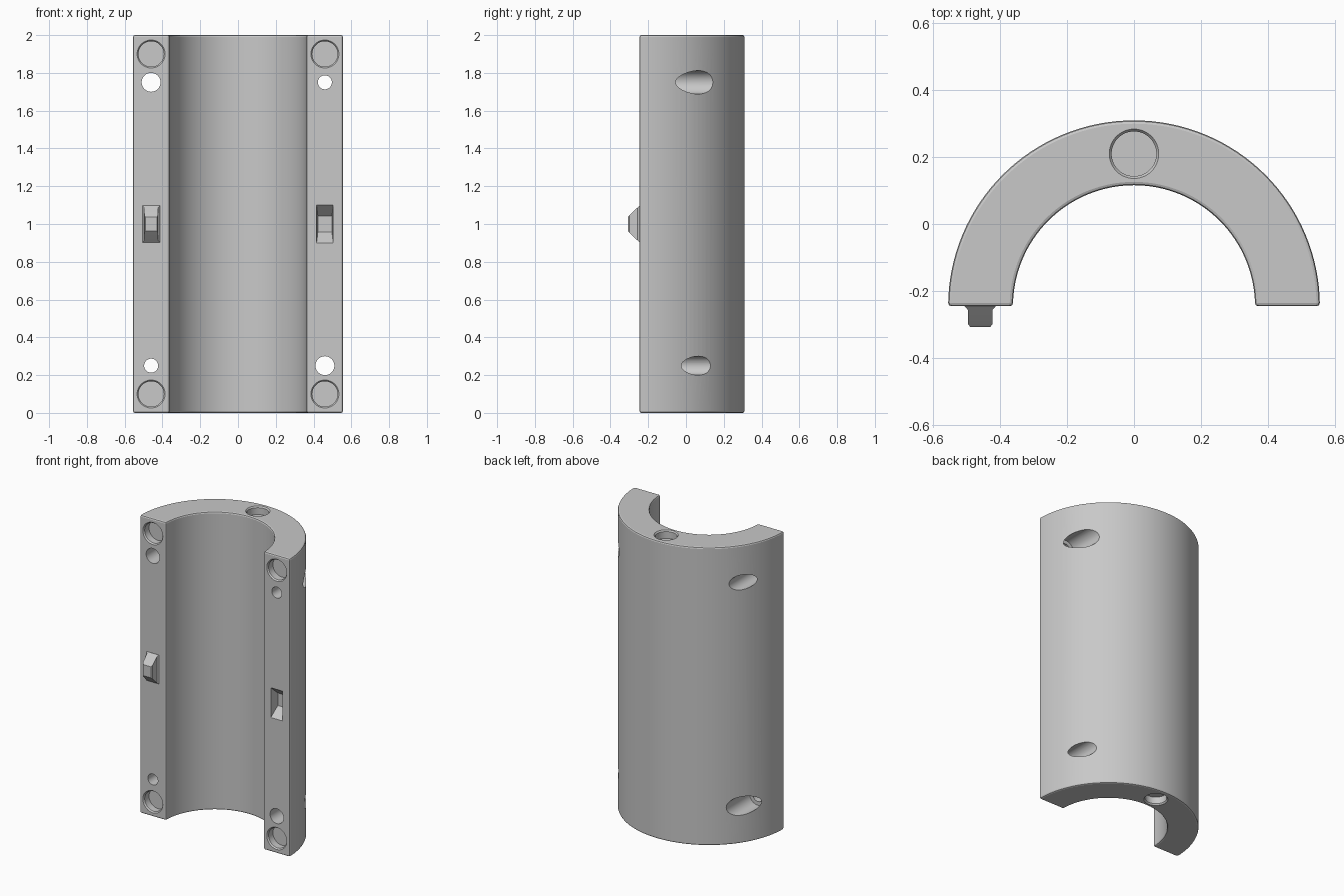
import bpy, bmesh, math
from mathutils import Vector

if "Cube" in bpy.data.objects:
    bpy.data.objects.remove(bpy.data.objects["Cube"], do_unlink=True)

R_OUT, R_IN, HEIGHT = 0.556, 0.362, 2.0
FACE_Y = -0.246          # flat mating face
SIDE_X = 0.46            # centre line of each mating strip
ARC_STEPS = 64

grey = bpy.data.materials.new("plain grey")
grey.use_nodes = True
colour = (0.58, 0.58, 0.58, 1)
grey.diffuse_color = colour
grey.node_tree.nodes["Principled BSDF"].inputs["Base Color"].default_value = colour


def make_object(name, bm):
    bmesh.ops.recalc_face_normals(bm, faces=bm.faces[:])
    mesh = bpy.data.meshes.new(name)
    bm.to_mesh(mesh)
    bm.free()
    mesh.materials.append(grey)
    obj = bpy.data.objects.new(name, mesh)
    bpy.context.scene.collection.objects.link(obj)
    return obj


def skin(bm, rings):
    """Closed solid through a list of equal-sized point rings."""
    loops = [[bm.verts.new(p) for p in ring] for ring in rings]
    n = len(loops[0])
    for a, b in zip(loops, loops[1:]):
        for i in range(n):
            j = (i + 1) % n
            bm.faces.new((a[i], a[j], b[j], b[i]))
    bm.faces.new(loops[0])
    bm.faces.new(loops[-1])


def bore(bm, origin, axis, profile, sides=48):
    """Turned cutter: profile is (depth, radius) along the axis."""
    axis = Vector(axis)
    u = axis.orthogonal().normalized()
    v = axis.cross(u)
    turns = [2 * math.pi * i / sides for i in range(sides)]
    skin(bm, [[Vector(origin) + axis * d + (u * math.cos(t) + v * math.sin(t)) * r
               for t in turns] for d, r in profile])


def wedge(bm, x, z, stations):
    """Tapered block along y: stations are (y, half width, half height)."""
    skin(bm, [[(x + sx * w, y, z + sz * h)
               for sx, sz in ((-1, -1), (1, -1), (1, 1), (-1, 1))]
              for y, w, h in stations])


# Half-ring shell with softened edges
bm = bmesh.new()
angles = [math.pi * i / ARC_STEPS for i in range(ARC_STEPS + 1)]
outline = [(R_OUT * math.cos(a), FACE_Y + R_OUT * math.sin(a)) for a in angles]
outline += [(R_IN * math.cos(a), FACE_Y + R_IN * math.sin(a)) for a in reversed(angles)]
skin(bm, [[(x, y, z) for x, y in outline] for z in (0, HEIGHT)])
bmesh.ops.recalc_face_normals(bm, faces=bm.faces[:])
sharp = [e for e in bm.edges if e.calc_face_angle(0) > 0.6]
bmesh.ops.bevel(bm, geom=sharp, offset=0.01, segments=2, profile=0.5, affect='EDGES')
shell = make_object("half_shell", bm)

# Cutters: magnet pockets, screw holes, end pockets and key socket
bm = bmesh.new()
pocket = [(-0.03, 0.074), (0, 0.074), (0.009, 0.067), (0.055, 0.067)]
plain_hole = [(-0.05, 0.05), (0.7, 0.05)]
screw_hole = [(-0.05, 0.037), (0.14, 0.037), (0.14, 0.062), (0.7, 0.062)]
for side in (-1, 1):
    x = side * SIDE_X
    for z in (0.1, 1.9):
        bore(bm, (x, FACE_Y, z), (0, 1, 0), pocket)
    # screw head seats alternate ends on the two sides
    bore(bm, (x, FACE_Y, 1 + side * 0.75), (0, 1, 0), screw_hole)
    bore(bm, (x, FACE_Y, 1 - side * 0.75), (0, 1, 0), plain_hole)
bore(bm, (0, 0.21, HEIGHT), (0, 0, -1), pocket)
bore(bm, (0, 0.21, 0), (0, 0, 1), pocket)
wedge(bm, SIDE_X, 1, [(-0.3, 0.044, 0.1), (FACE_Y, 0.044, 0.1), (-0.182, 0.037, 0.042)])
cutter = make_object("pocket_cutter", bm)
cutter.hide_render = True

cut = shell.modifiers.new("pockets", 'BOOLEAN')
cut.operation = 'DIFFERENCE'
cut.solver = 'EXACT'
cut.object = cutter
bpy.context.view_layer.update()
result = bpy.data.meshes.new_from_object(
    shell.evaluated_get(bpy.context.evaluated_depsgraph_get()))
shell.modifiers.clear()
shell.data = result
bpy.data.objects.remove(cutter, do_unlink=True)

# Alignment key with a small flared foot
bm = bmesh.new()
wedge(bm, -SIDE_X, 1, [(-0.235, 0.05, 0.098), (-0.247, 0.046, 0.097), (-0.257, 0.037, 0.087),
                       (-0.3, 0.036, 0.046), (-0.308, 0.03, 0.037)])
key = make_object("alignment_key", bm)

# Smooth the curved walls, keep the edges crisp
bpy.ops.object.select_all(action='DESELECT')
for obj in (shell, key):
    obj.select_set(True)
bpy.context.view_layer.objects.active = shell
bpy.ops.object.shade_smooth_by_angle(angle=math.radians(10))
